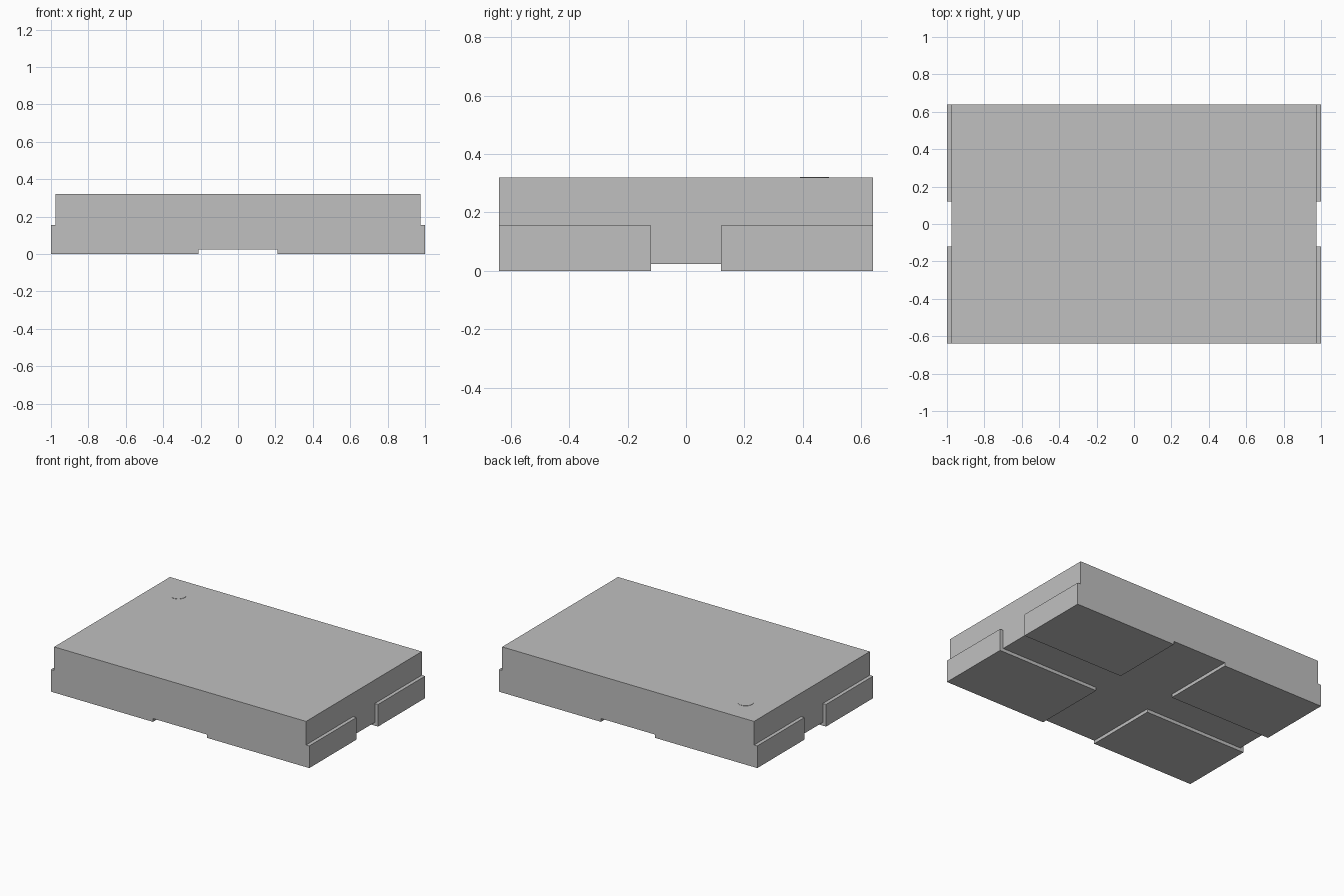
import bpy

cube = bpy.data.objects.get("Cube")
if cube:
    bpy.data.objects.remove(cube, do_unlink=True)

# One light grey material for every part
grey = bpy.data.materials.new("light grey")
grey.use_nodes = True
colour = (0.527, 0.527, 0.527, 1)
grey.diffuse_color = colour
grey.node_tree.nodes["Principled BSDF"].inputs["Base Color"].default_value = colour

HALF_X, HALF_Y = 0.975, 0.64      # body half sizes
BASE, TOP = 0.023, 0.32           # body underside and top


def box(name, low, high):
    """Axis-aligned box between two corners."""
    centre = [(a + b) / 2 for a, b in zip(low, high)]
    bpy.ops.mesh.primitive_cube_add(size=1, location=centre)
    obj = bpy.context.object
    obj.name = name
    obj.scale = [b - a for a, b in zip(low, high)]
    bpy.ops.object.transform_apply(location=True, rotation=False, scale=True)
    obj.data.materials.append(grey)
    return obj


# Main slab
box("body", (-HALF_X, -HALF_Y, BASE), (HALF_X, HALF_Y, TOP))

# L-shaped corner pads: a thin plate underneath and a flange up each end
for side, sx in (("left", 1), ("right", -1)):
    for end, sy in (("front", -1), ("back", 1)):
        # Profile in x and z, wrapped around the lower edge of the body
        profile = [(0.21, 0), (1, 0), (1, 0.155), (HALF_X, 0.155),
                   (HALF_X, BASE), (0.21, BASE)]
        n = len(profile)
        verts = [(sx * x, sy * y, z) for y in (0.12, HALF_Y) for x, z in profile]
        faces = [(i, (i + 1) % n, (i + 1) % n + n, i + n) for i in range(n)]
        faces += [tuple(reversed(range(n))), tuple(range(n, 2 * n))]
        if sx * sy > 0:
            faces = [tuple(reversed(f)) for f in faces]
        mesh = bpy.data.meshes.new(f"{end}_{side}_pad")
        mesh.from_pydata(verts, [], faces)
        mesh.materials.append(grey)
        pad = bpy.data.objects.new(mesh.name, mesh)
        bpy.context.collection.objects.link(pad)
        # Make all normals point outwards
        bpy.ops.object.select_all(action="DESELECT")
        pad.select_set(True)
        bpy.context.view_layer.objects.active = pad
        bpy.ops.object.mode_set(mode="EDIT")
        bpy.ops.mesh.select_all(action="SELECT")
        bpy.ops.mesh.normals_make_consistent(inside=False)
        bpy.ops.object.mode_set(mode="OBJECT")

# Thin round marker near the back right corner of the top
bpy.ops.mesh.primitive_cylinder_add(vertices=32, radius=0.05, depth=0.004,
                                    location=(-0.77, 0.44, TOP))
marker = bpy.context.object
marker.name = "corner_marker"
marker.data.materials.append(grey)
bpy.ops.object.shade_smooth_by_angle()
